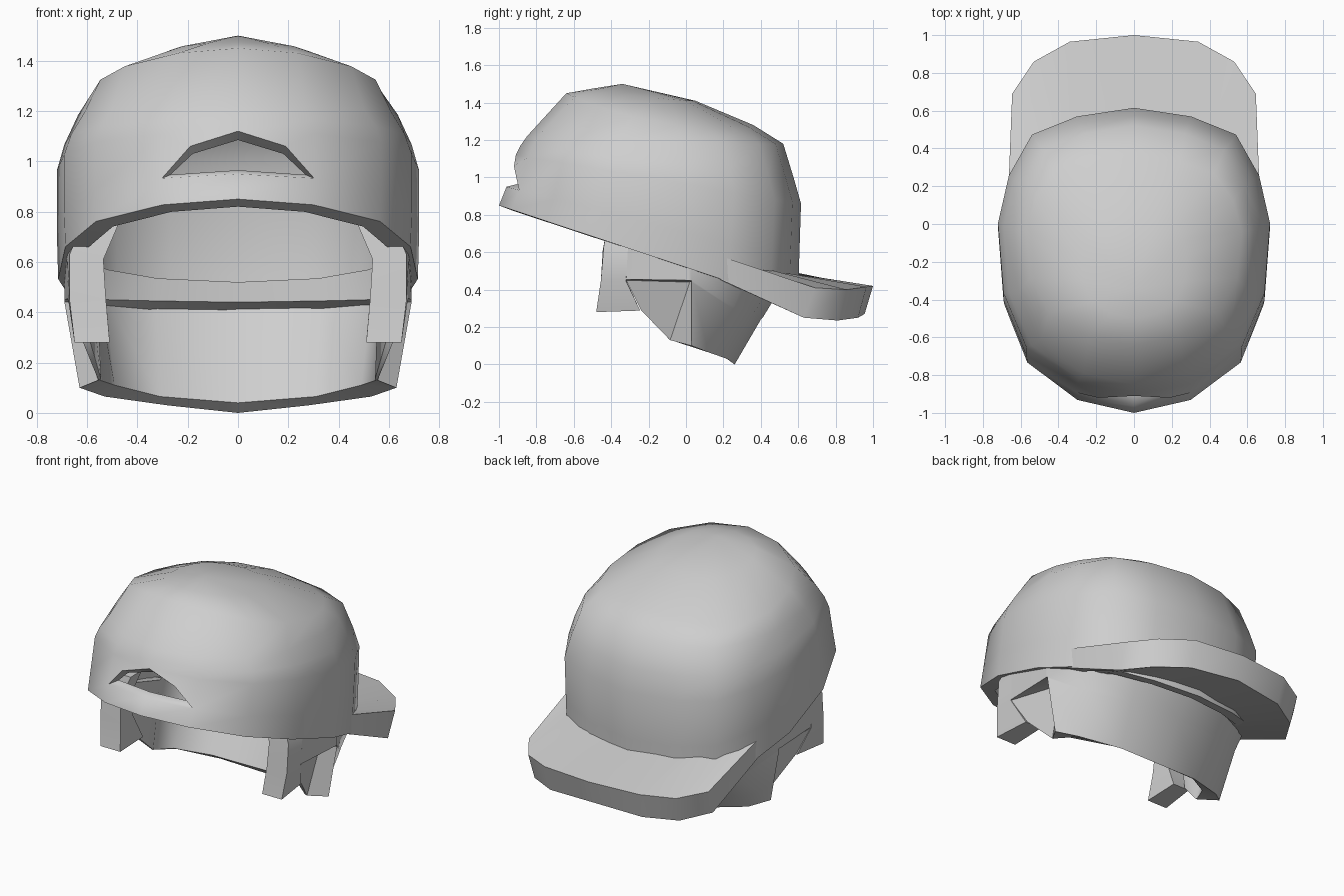
import bpy, bmesh, math

cube = bpy.data.objects.get("Cube")
if cube:
    bpy.data.objects.remove(cube, do_unlink=True)

grey = bpy.data.materials.new("plain_grey")
grey.use_nodes = True
grey.diffuse_color = (0.62, 0.62, 0.62, 1)
grey.node_tree.nodes["Principled BSDF"].inputs["Base Color"].default_value = (0.62, 0.62, 0.62, 1)


def finish(bm, name, angle):
    """Turn a bmesh into a smooth shaded object with sharp edges kept."""
    bmesh.ops.recalc_face_normals(bm, faces=bm.faces[:])
    mesh = bpy.data.meshes.new(name)
    bm.to_mesh(mesh)
    bm.free()
    obj = bpy.data.objects.new(name, mesh)
    mesh.materials.append(grey)
    bpy.context.collection.objects.link(obj)
    bpy.ops.object.select_all(action='DESELECT')
    obj.select_set(True)
    bpy.context.view_layer.objects.active = obj
    bpy.ops.object.shade_smooth_by_angle(angle=math.radians(angle))


def flip(section):
    return [(-x, y, z) for x, y, z in section]


def both_sides(half):
    """Mirror sections that start at the centre line."""
    return [flip(s) for s in reversed(half[1:])] + half


def loft(name, sections, angle=40):
    """Join cross-sections into a closed solid."""
    bm = bmesh.new()
    rows = [[bm.verts.new(p) for p in s] for s in sections]
    n = len(rows[0])
    for a, b in zip(rows, rows[1:]):
        for i in range(n):
            j = (i + 1) % n
            bm.faces.new((a[i], a[j], b[j], b[i]))
    bm.faces.new(rows[0])
    bm.faces.new(rows[-1])
    finish(bm, name, angle)


# Cap: oval plan outline, across and along, from front to back
across = (0, .42, .79, .96, 1, .92, .75, .42, 0)
along = (0, .043, .167, .358, .6, .765, .907, .97, 1)
plan = list(zip(across, along))
plan += [(-u, v) for u, v in plan[7:0:-1]]
N = len(plan)

# Rings: front y, front z, back y, back z, half width, droop at the sides
outer_rings = [(-1, .85, .60, .32, .715, 0), (-.96, .95, .605, .55, .72, 0),
               (-.91, 1.12, .615, .86, .72, 0), (-.885, 1.17, .575, 1, .69, 0),
               (-.85, 1.22, .52, 1.18, .635, .01), (-.64, 1.45, .36, 1.28, .57, .07),
               (-.5, 1.475, .05, 1.41, .28, .01)]
inner_rings = [(-.92, .82, .52, .345, .63, 0), (-.9, .965, .53, .54, .64, 0),
               (-.87, 1.085, .54, .85, .65, 0), (-.83, 1.13, .51, .98, .62, 0),
               (-.79, 1.19, .46, 1.13, .575, .01), (-.59, 1.39, .31, 1.23, .5, .07),
               (-.45, 1.42, .03, 1.35, .25, .01)]


def shell(bm, rings, pole, arch):
    """Dome with an arched hole in front; returns rim and hole loops."""
    g = [[bm.verts.new((w * u, yf + (yb - yf) * v, zf + (zb - zf) * v - sag * u * u))
          for u, v in plan] for yf, zf, yb, zb, w, sag in rings]
    top = bm.verts.new(pole)
    x, y, z = arch
    left, right = bm.verts.new((x, y, z)), bm.verts.new((-x, y, z))
    for r in range(len(g) - 1):
        for c in range(N):
            d = (c + 1) % N
            if r == 1 and c == 0:
                bm.faces.new((g[1][1], g[2][1], g[2][0], left))
            elif r == 1 and c == N - 1:
                bm.faces.new((g[1][c], right, g[2][0], g[2][c]))
            else:
                bm.faces.new((g[r][c], g[r][d], g[r + 1][d], g[r + 1][c]))
    for c in range(N):
        bm.faces.new((g[-1][c], g[-1][(c + 1) % N], top))
    return g[0], [g[1][0], g[1][1], left, g[2][0], right, g[1][-1]]


bm = bmesh.new()
outer = shell(bm, outer_rings, (0, -.34, 1.5), (.19, -.92, 1.06))
inner = shell(bm, inner_rings, (0, -.28, 1.44), (.18, -.87, 1.03))
for a, b in zip(outer, inner):
    for i in range(len(a)):
        j = (i + 1) % len(a)
        bm.faces.new((a[i], a[j], b[j], b[i]))
finish(bm, "cap_dome", 58)

# Bill, reaching inside the cap: outer top, outer bottom, inner bottom, inner top
bill = [
    [(0, 1, .42), (0, .955, .27), (0, .3, .44), (0, .3, .52)],
    [(.34, .965, .415), (.33, .92, .25), (.32, .27, .445), (.32, .27, .535)],
    [(.53, .86, .40), (.52, .81, .235), (.52, .2, .45), (.52, .2, .57)],
    [(.645, .69, .41), (.635, .63, .25), (.59, .12, .48), (.59, .12, .6)],
    [(.67, .05, .625), (.665, .05, .515), (.63, .05, .515), (.63, .05, .625)],
]
loft("bill", both_sides(bill))

# Hair band: outer bottom, notch top, lip, outer top, inner top, inner bottom,
# from the nape to the ear notch
hair = [
    [(0, .26, 0), (0, .4, .24), (0, .41, .25), (0, .49, .38), (0, .41, .42), (0, .22, .04)],
    [(.28, .22, .03), (.32, .36, .27), (.32, .365, .28), (.34, .44, .40),
     (.33, .38, .43), (.31, .17, .065)],
    [(.53, .12, .065), (.56, .25, .3), (.56, .255, .31), (.59, .3, .43),
     (.53, .28, .46), (.49, .04, .11)],
    [(.63, .03, .1), (.69, .03, .44), (.69, .03, .45), (.69, .03, .53),
     (.57, .03, .55), (.55, -.08, .13)],
    [(.555, -.085, .13), (.58, .02, .44), (.69, .015, .45), (.69, .015, .54),
     (.56, 0, .55), (.545, -.09, .135)],
    [(.62, -.24, .29), (.674, -.32, .45), (.675, -.32, .455), (.68, -.31, .63),
     (.6, -.3, .63), (.59, -.24, .29)],
]
loft("back_hair", both_sides(hair), 50)

# Sideburns: front outer, rear outer, rear inner, front inner, from the tip up
sideburn = [
    [(.65, -.48, .28), (.625, -.245, .288), (.51, -.245, .288), (.51, -.48, .28)],
    [(.67, -.455, .45), (.675, -.322, .45), (.53, -.32, .45), (.525, -.455, .45)],
    [(.67, -.44, .63), (.68, -.3, .63), (.54, -.3, .61), (.535, -.445, .61)],
    [(.62, -.42, .75), (.62, -.3, .75), (.48, -.3, .75), (.475, -.42, .75)],
]
loft("left_sideburn", sideburn)
loft("right_sideburn", [flip(s) for s in sideburn])
